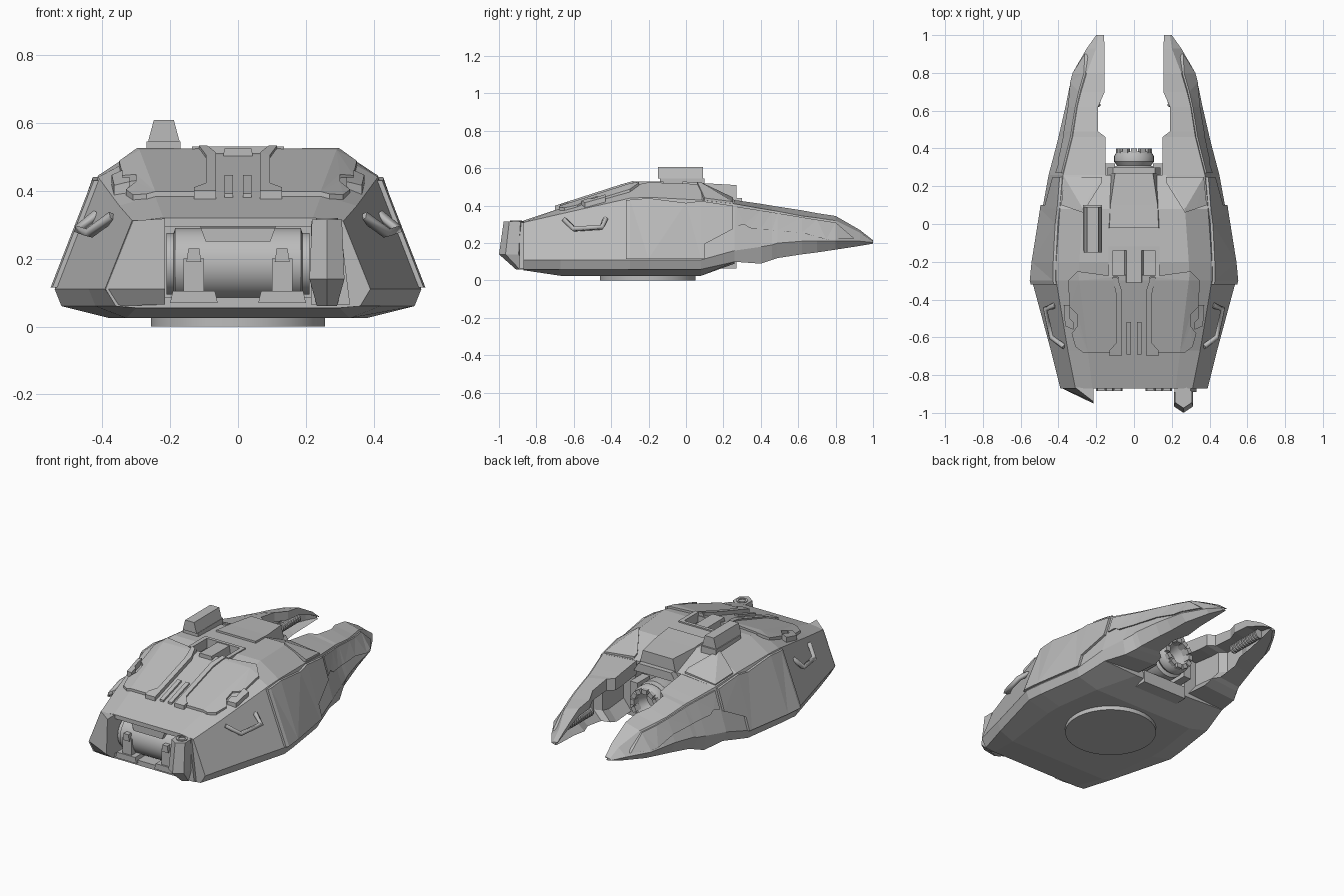
import bpy, bmesh, math
from mathutils import Vector

cube = bpy.data.objects.get("Cube")
if cube:
    bpy.data.objects.remove(cube, do_unlink=True)

grey = bpy.data.materials.new("hull grey")
grey.use_nodes = True
grey.diffuse_color = (0.5, 0.5, 0.5, 1)
grey.node_tree.nodes["Principled BSDF"].inputs["Base Color"].default_value = grey.diffuse_color


def finish(name, bm, mirror=False, smooth=False):
    bmesh.ops.recalc_face_normals(bm, faces=bm.faces)
    mesh = bpy.data.meshes.new(name)
    bm.to_mesh(mesh)
    bm.free()
    ob = bpy.data.objects.new(name, mesh)
    bpy.context.collection.objects.link(ob)
    mesh.materials.append(grey)
    bpy.ops.object.select_all(action='DESELECT')
    bpy.context.view_layer.objects.active = ob
    ob.select_set(True)
    if smooth:
        bpy.ops.object.shade_smooth_by_angle(angle=math.radians(35))
    if mirror:
        ob.modifiers.new("mirror", 'MIRROR')
    return ob


def loft(name, loops, **kw):
    bm = bmesh.new()
    rings = [[bm.verts.new(p) for p in loop] for loop in loops]
    n = len(rings[0])
    for a, b in zip(rings, rings[1:]):
        for i in range(n):
            j = (i + 1) % n
            bm.faces.new((a[i], a[j], b[j], b[i]))
    bm.faces.new(rings[0])
    bm.faces.new(rings[-1])
    return finish(name, bm, **kw)


def rect(x0, x1, y0, y1, z):
    return [(x0, y0, z), (x1, y0, z), (x1, y1, z), (x0, y1, z)]


def box(name, x, y, z, taper=0, **kw):
    return loft(name, [rect(*x, *y, z[0]),
                       rect(x[0] + taper, x[1] - taper, *y, z[1])], **kw)


def lathe(name, profile, place, sides=32, **kw):
    # profile of (radius, distance); place maps (u, v, distance) to space
    turn = [(math.cos(k * math.tau / sides), math.sin(k * math.tau / sides)) for k in range(sides)]
    return loft(name, [[place(r * c, r * s, d) for c, s in turn] for r, d in profile],
                smooth=True, **kw)


def row_at(rows, y):
    # interpolated cross-section of a table of stations
    y = min(max(y, rows[0][0]), rows[-1][0])
    for (y0, a), (y1, b) in zip(rows, rows[1:]):
        if y <= y1:
            t = (y - y0) / (y1 - y0)
            return [Vector(p).lerp(Vector(q), t) for p, q in zip(a, b)]


def plate(name, outline, cuts, surface, direction, height):
    # flat outline laid over a surface and given thickness
    bm = bmesh.new()
    bm.faces.new([bm.verts.new((u, v, 0)) for u, v in outline])
    for point, normal in cuts:
        bmesh.ops.bisect_plane(bm, geom=bm.verts[:] + bm.edges[:] + bm.faces[:],
                               plane_co=point, plane_no=normal)
    bmesh.ops.triangulate(bm, faces=bm.faces)
    for v in bm.verts:
        v.co = surface(v.co.x, v.co.y) + Vector(direction) * height
    top = bmesh.ops.extrude_face_region(bm, geom=bm.faces[:])
    for v in top["geom"]:
        if isinstance(v, bmesh.types.BMVert):
            v.co -= Vector(direction) * (height + 0.02)
    return finish(name, bm, mirror=True)


def carve(target, cutter):
    bpy.context.view_layer.objects.active = target
    mod = target.modifiers.new("cut", 'BOOLEAN')
    mod.object = cutter
    mod.solver = 'EXACT'
    bpy.ops.object.modifier_apply(modifier=mod.name)
    bpy.data.objects.remove(cutter, do_unlink=True)


# Hull stations: half sections from the keel to the roof edge
HULL = [
    (-.87, [(.3, .055), (.36, .06), (.39, .11), (.31, .31), (.22, .32)]),
    (-.67, [(.33, .025), (.42, .06), (.44, .11), (.35, .356), (.245, .386)]),
    (-.3, [(.38, .025), (.52, .06), (.54, .11), (.412, .44), (.29, .505)]),
    (-.2, [(.38, .025), (.51, .06), (.53, .11), (.412, .445), (.29, .525)]),
    (.08, [(.34, .025), (.47, .06), (.485, .11), (.392, .43), (.27, .515)]),
    (.26, [(.2, .09), (.43, .1), (.452, .16), (.375, .41), (.17, .43)])]
hull = loft("hull", [[(x, y, z) for x, z in s] + [(-x, y, z) for x, z in s[::-1]]
                     for y, s in HULL])
carve(hull, box("front_bay_cutter", (-.215, .215), (-1, -.7), (.085, .295)))
carve(hull, box("rear_bay_cutter", (-.155, .155), (.15, .5), (.13, .41)))
carve(hull, box("hatch_cutter", (-.13, .13), (-.27, -.13), (.46, .6)))

# Rear prongs: hollow on the inner side
PRONG = [
    (.26, [(.43, .1), (.452, .16), (.375, .41), (.15, .43)]),
    (.4, [(.4, .09), (.415, .18), (.34, .385), (.15, .41)]),
    (.46, [(.37, .11), (.4, .19), (.325, .375), (.15, .4)]),
    (.49, [(.36, .12), (.393, .2), (.32, .37), (.19, .395)]),
    (.62, [(.33, .14), (.363, .21), (.3, .345), (.19, .375)]),
    (.7, [(.31, .15), (.347, .21), (.28, .335), (.155, .36)]),
    (.8, [(.29, .165), (.325, .21), (.25, .32), (.155, .345)]),
    (.93, [(.23, .185), (.25, .21), (.2, .255), (.155, .27)]),
    (1, [(.18, .197), (.2, .203), (.19, .21), (.16, .215)])]
loops = []
for y, (keel, side, ridge, inner) in PRONG:
    xi, zi = inner
    h = zi - keel[1]
    depth = min(.085, (keel[0] - xi) * .6)
    lip = [(xi, zi - h * .25), (xi + depth, zi - h * .3),
           (xi + depth, keel[1] + h * .25), (xi + depth * .4, keel[1] + h * .05)]
    loops.append([(x, y, z) for x, z in [keel, side, ridge, inner] + lip])
loft("rear_prong", loops, mirror=True)


def roof(x, y):
    *_, ridge, edge = row_at(HULL, y)
    t = max(0, (x - edge.x) / (ridge.x - edge.x))
    return Vector((x, y, edge.y + t * (ridge.y - edge.y)))


def flank(y, z):
    rows = [(py, p[1:3]) for py, p in PRONG] if y > .26 else [(hy, h[2:4]) for hy, h in HULL]
    low, high = row_at(rows, y)
    t = (z - low.y) / (high.y - low.y)
    return Vector((low.x + t * (high.x - low.x), y, z))


# Armour over the sloping bonnet
fold = [((.22, -.87, 0), (.57, -.07, 0)), ((0, -.3, 0), (0, 1, 0))]
up, out = (0, 0, 1), (1, 0, 0)
plate("bonnet_armour", [(.08, -.28), (.3, -.25), (.35, -.3), (.34, -.44), (.3, -.48), (.3, -.54),
                        (.33, -.58), (.31, -.65), (.27, -.68), (.13, -.68), (.08, -.62)],
      fold, roof, up, .015)
plate("bonnet_rail", [(.065, -.35), (.09, -.28), (.115, -.28), (.095, -.37), (.095, -.63),
                      (.13, -.67), (.13, -.7), (.065, -.7)], [], roof, up, .024)
plate("bonnet_strip", [(.015, -.52), (.04, -.52), (.04, -.69), (.015, -.69)], [], roof, up, .012)
plate("bonnet_clip", [(.34, -.43), (.372, -.43), (.365, -.54), (.32, -.56), (.32, -.52), (.34, -.5)],
      fold, roof, up, .028)
plate("rear_deck_armour", [(.17, .22), (.27, .06), (.385, .1), (.37, .25), (.17, .25)],
      [((.27, .08, 0), (.18, .1, 0)), ((0, .08, 0), (0, 1, 0))], roof, up, .01)

# Flank armour, stopping short of the recessed lower rear
seams = [((s, 0, 0), (1, 0, 0)) for s in [h[0] for h in HULL] + [p[0] for p in PRONG]]
plate("flank_armour", [(-.32, .115), (-.32, .43), (-.2, .44), (0, .415), (.08, .425), (.25, .4),
                       (.25, .275), (.1, .195), (.1, .115)], seams, flank, out, .014)
plate("prong_armour", [(.27, .395), (.27, .29), (.31, .3), (.34, .28), (.62, .255), (.75, .22),
                       (.9, .225), (.8, .31), (.7, .325), (.46, .365)], seams, flank, out, .008)

# Roof parts
loft("roof_tail", [[(-w, y, lo), (w, y, lo), (w - .02, y, hi), (.02 - w, y, hi)]
                   for y, w, lo, hi in [(-.02, .15, .47, .53), (.1, .145, .42, .52),
                                        (.27, .12, .43, .51)]])
box("tail_lip", (-.14, .14), (.25, .3), (.39, .44), taper=.03)
box("hatch_hinge", (-.05, .05), (-.31, -.14), (.46, .525), taper=.01)
box("hatch_frame", (.11, .135), (-.28, -.13), (.47, .53), mirror=True)
box("hatch_back", (-.135, .135), (-.14, -.12), (.47, .53))
box("sight_base", (-.27, -.17), (-.14, .1), (.5, .545))
box("sight_box", (-.265, -.172), (-.15, .09), (.545, .608), taper=.017)

# Base disc
lathe("base_disc", [(.256, 0), (.256, .04)], lambda u, v, d: (u, v - .205, d), sides=48)

# Front drum and its clamps
lathe("front_drum", [(.09, -.21), (.09, -.19), (.105, -.185), (.105, .185), (.09, .19), (.09, .21)],
      lambda u, v, d: (d, u - .76, v + .185))
loft("drum_cover", [[(-.11, -.86, .29), (.11, -.86, .29), (.11, -.78, .3), (-.11, -.78, .3)],
                    [(-.095, -.86, .25), (.095, -.86, .25), (.095, -.78, .25), (-.095, -.78, .25)]])
box("clamp_foot", (.06, .2), (-.885, -.75), (.07, .105), taper=.008, mirror=True)
box("clamp_arm", (.1, .16), (-.875, -.8), (.1, .2), mirror=True)
box("clamp_head", (.108, .152), (-.885, -.82), (.19, .23), taper=.006, mirror=True)

# Front cheek on one side, sensor column on the other
loft("front_cheek", [[(-.215, -.86, .065), (-.36, -.865, .06), (-.215, -.89, .065)],
                     [(-.215, -.86, .11), (-.392, -.865, .11), (-.215, -.95, .11)],
                     [(-.215, -.86, .318), (-.312, -.865, .312), (-.215, -.94, .318)]])


def hexagon(cy, r, z):
    return [(.262 + r * .85 * math.cos(k * math.tau / 6 + math.pi / 6),
             cy + r * math.sin(k * math.tau / 6 + math.pi / 6), z) for k in range(6)]


loft("sensor_column", [hexagon(-.87, .04, .06), hexagon(-.93, .07, .14), hexagon(-.915, .06, .315)])
lathe("sensor_cap", [(.032, .3), (.032, .32), (.02, .32), (.02, .31)],
      lambda u, v, d: (u + .262, v - .91, d), sides=12)
loft("sensor_bracket", [rect(.215, .33, -.89, -.86, .065), rect(.215, .3, -.89, -.86, .31)])

# Side grab handles
curve = bpy.data.curves.new("grab_handle", 'CURVE')
curve.dimensions = '3D'
curve.bevel_depth = .016
curve.bevel_resolution = 0
curve.use_fill_caps = True
spline = curve.splines.new('POLY')
path = [(.415, -.43, .33), (.47, -.45, .285), (.438, -.6, .275), (.37, -.65, .325)]
spline.points.add(len(path) - 1)
for point, co in zip(spline.points, path):
    point.co = (*co, 1)
curve.materials.append(grey)
handle = bpy.data.objects.new("grab_handle", curve)
bpy.context.collection.objects.link(handle)
handle.modifiers.new("mirror", 'MIRROR')

# Engine nozzle with teeth between the prongs
lathe("engine_nozzle", [(.09, .14), (.11, .24), (.11, .3), (.09, .31), (.105, .33), (.105, .36),
                        (.09, .385), (.08, .385), (.05, .3)], lambda u, v, d: (u, d, v + .25))
for k in range(12):
    tooth = box("nozzle_tooth", (-.016, .016), (.35, .4), (.068, .095))
    tooth.location.z = .25
    tooth.rotation_euler.y = k * math.tau / 12
box("engine_mount", (-.15, .15), (.1, .27), (.065, .14))
box("engine_bracket", (.1, .15), (.2, .32), (.17, .33), mirror=True)

# Ribbed pistons inside the prongs
ribs = [(r, .62 + k * .02 + d) for k in range(12) for r, d in [(.018, 0), (.028, .005), (.028, .015)]]
lathe("prong_piston", ribs, lambda u, v, d: (u + .205, d, v + .25), sides=16, mirror=True)
